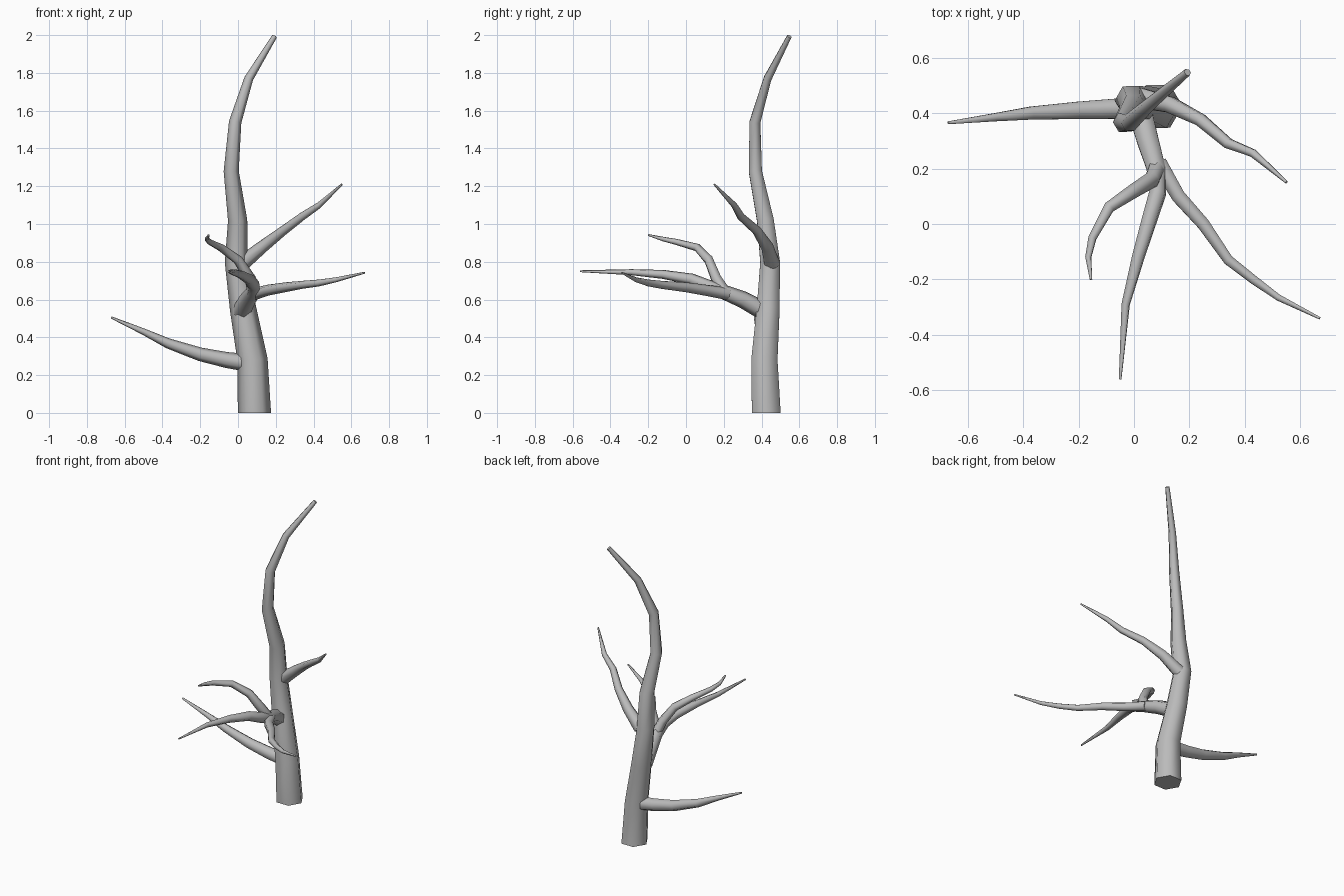
import bpy
import bmesh
import math
from mathutils import Vector

SIDES = 6

cube = bpy.data.objects.get("Cube")
if cube:
    bpy.data.objects.remove(cube, do_unlink=True)

bark = bpy.data.materials.new("grey_bark")
bark.use_nodes = True
colour = (0.5, 0.5, 0.5, 1)
bark.diffuse_color = colour
bark.node_tree.nodes["Principled BSDF"].inputs["Base Color"].default_value = colour


def limb(name, path, level_base=False):
    """Tapered six-sided tube through (x, y, z, radius) points."""
    pts = [Vector(p[:3]) for p in path]
    bm = bmesh.new()
    rings = []
    side = Vector((1, 0, 0)) if level_base else Vector((0, 0, 1))
    for i, p in enumerate(pts):
        before = (p - pts[i - 1]).normalized() if i else Vector()
        after = (pts[i + 1] - p).normalized() if i + 1 < len(pts) else Vector()
        along = (before + after).normalized()
        if level_base and i == 0:
            along = Vector((0, 0, 1))
        # carry the ring direction along the path without twisting
        side = (side - along * side.dot(along)).normalized()
        other = along.cross(side)
        ring = []
        for k in range(SIDES):
            a = math.tau * k / SIDES
            ring.append(bm.verts.new(p + (side * math.cos(a) + other * math.sin(a)) * path[i][3]))
        rings.append(ring)
    for low, high in zip(rings, rings[1:]):
        for k in range(SIDES):
            n = (k + 1) % SIDES
            bm.faces.new((low[k], low[n], high[n], high[k]))
    bm.faces.new(rings[0][::-1])
    bm.faces.new(rings[-1])
    mesh = bpy.data.meshes.new(name)
    bm.to_mesh(mesh)
    bm.free()
    mesh.materials.append(bark)
    obj = bpy.data.objects.new(name, mesh)
    bpy.context.collection.objects.link(obj)
    bpy.ops.object.select_all(action="DESELECT")
    obj.select_set(True)
    bpy.context.view_layer.objects.active = obj
    bpy.ops.object.shade_smooth_by_angle(angle=math.radians(65))


# Trunk, leaning and curving to a blunt tip
limb("trunk", [
    (.087, .425, 0, .088), (.077, .415, .28, .08), (.027, .435, .55, .07),
    (-.01, .445, .8, .06), (-.002, .42, 1.02, .051), (-.036, .367, 1.28, .04),
    (-.015, .365, 1.54, .033), (.057, .432, 1.77, .024), (.193, .547, 1.993, .014),
], level_base=True)

# Low branch on the right
limb("low_branch", [
    (.05, .42, .265, .047), (-.06, .416, .28, .042), (-.2, .41, .31, .036),
    (-.37, .4, .368, .027), (-.5, .385, .43, .017), (-.67, .365, .505, .006),
])

# High branch on the left
limb("high_branch", [
    (.02, .455, .79, .042), (.13, .43, .88, .033), (.24, .375, .965, .025),
    (.34, .29, 1.04, .021), (.43, .255, 1.1, .016), (.55, .15, 1.21, .005),
])

# Forward branch and the two shoots that fork from it
limb("front_branch", [
    (.02, .41, .54, .05), (.05, .3, .6, .045), (.08, .2, .64, .039),
    (.085, .11, .675, .033), (.06, .03, .708, .03), (.015, -.12, .733, .024),
    (-.03, -.29, .745, .016), (-.05, -.56, .75, .005),
])
limb("left_shoot", [
    (.09, .22, .63, .033), (.16, .1, .65, .029), (.25, 0, .665, .026),
    (.34, -.13, .678, .021), (.43, -.2, .688, .018), (.52, -.265, .705, .013),
    (.67, -.34, .742, .005),
])
limb("upper_shoot", [
    (.085, .21, .63, .034), (.065, .16, .71, .03), (0, .12, .81, .026),
    (-.09, .06, .875, .021), (-.15, -.05, .905, .016), (-.165, -.12, .92, .012),
    (-.155, -.2, .942, .005),
])
